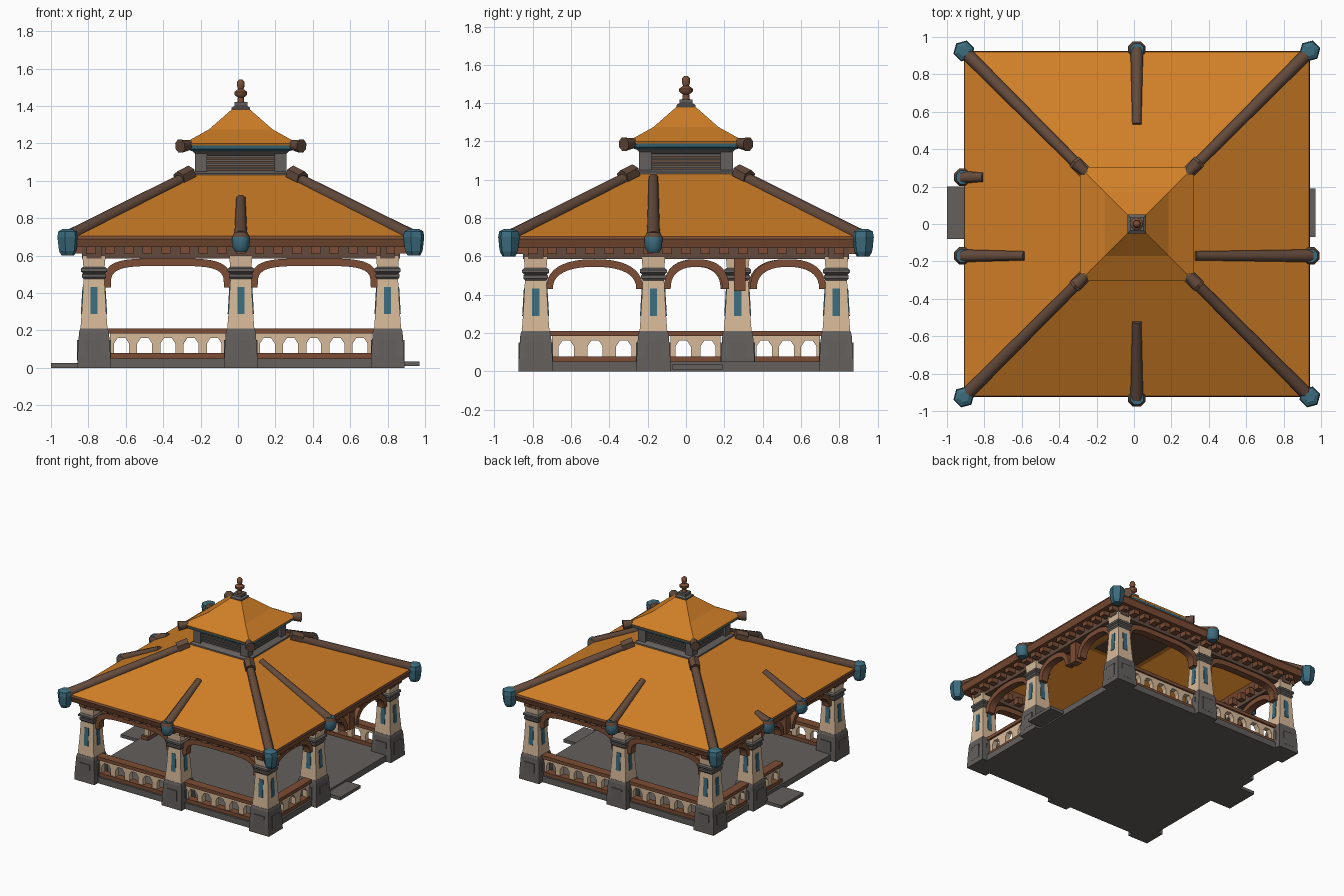
import bpy, bmesh, math
from mathutils import Matrix, Vector

cube = bpy.data.objects.get("Cube")
if cube:
    bpy.data.objects.remove(cube)


def material(name, *rgb):
    m = bpy.data.materials.new(name)
    m.use_nodes = True
    m.diffuse_color = (*rgb, 1)
    m.node_tree.nodes["Principled BSDF"].inputs["Base Color"].default_value = (*rgb, 1)
    return m


ORANGE = material("orange roof", 0.63, 0.21, 0.02)
BROWN = material("brown wood", 0.2, 0.075, 0.035)
RIDGE = material("dark ridge wood", 0.125, 0.068, 0.045)
STONE = material("gray stone", 0.125, 0.115, 0.108)
TAN = material("tan plaster", 0.68, 0.49, 0.32)
BLUE = material("blue trim", 0.045, 0.15, 0.21)

CENTRE = Matrix.Translation((0.015, 0, 0))
FRONT, RIGHT, BACK, LEFT = 0, 90, 180, -90


def side(angle):
    """Frame of one side: x runs along it, -y points outward."""
    return CENTRE @ Matrix.Rotation(math.radians(angle), 4, 'Z')


def at(x, y, z=0):
    return CENTRE @ Matrix.Translation((x, y, z))


def finish(name, bm, mats, frame, smooth=False):
    bmesh.ops.recalc_face_normals(bm, faces=bm.faces)
    bm.transform(frame)
    me = bpy.data.meshes.new(name)
    bm.to_mesh(me)
    bm.free()
    for m in mats:
        me.materials.append(m)
    if smooth:
        me.polygons.foreach_set("use_smooth", [True] * len(me.polygons))
        me.set_sharp_from_angle(angle=0.9)
    ob = bpy.data.objects.new(name, me)
    bpy.context.collection.objects.link(ob)
    return ob


def loft(name, rings, mats, frame, n=4, bands=None):
    """Stack of n-sided rings given as (half width, height)."""
    bm = bmesh.new()
    loops = []
    for r, z in rings:
        k = r / math.cos(math.pi / n)
        loops.append([bm.verts.new((k * math.cos(a), k * math.sin(a), z))
                      for a in (math.tau * (i + 0.5) / n for i in range(n))])
    for b, (lo, hi) in enumerate(zip(loops, loops[1:])):
        for i in range(n):
            j = (i + 1) % n
            f = bm.faces.new((lo[i], lo[j], hi[j], hi[i]))
            f.material_index = bands[b] if bands else 0
    bm.faces.new(loops[0])
    bm.faces.new(loops[-1])
    return finish(name, bm, mats, frame, n > 6)


def box(name, lo, hi, mat, frame):
    bm = bmesh.new()
    bmesh.ops.create_cube(bm, size=1)
    lo, hi = Vector(lo), Vector(hi)
    for v in bm.verts:
        v.co = (lo + hi) / 2 + v.co * (hi - lo)
    return finish(name, bm, [mat], frame)


def prism(name, outline, d0, d1, mat, frame):
    """Extrude an (along, height) outline between two outward depths."""
    bm = bmesh.new()
    face = bm.faces.new([bm.verts.new((u, -d0, z)) for u, z in outline])
    ext = bmesh.ops.extrude_face_region(bm, geom=[face])["geom"]
    for v in ext:
        if isinstance(v, bmesh.types.BMVert):
            v.co.y = -d1
    return finish(name, bm, [mat], frame)


def beam(name, p, q, r0, r1, mat, frame, n=8):
    p, q = Vector(p), Vector(q)
    turn = (q - p).to_track_quat('Z', 'Y').to_matrix().to_4x4()
    return loft(name, [(r0, 0), (r1, (q - p).length)], [mat],
                frame @ Matrix.Translation(p) @ turn, n)


def roof_z(h):
    return 0.70 + (0.92 - h) / 0.65 * 0.33


# Floor and entrance steps
box("floor", (-0.83, -0.83, 0), (0.83, 0.83, 0.05), STONE, CENTRE)
box("left_step", (-1.015, -0.08, 0), (-0.8, 0.2, 0.025), STONE, CENTRE)
box("right_step", (0.8, -0.07, 0.01), (0.955, 0.19, 0.035), STONE, CENTRE)

# Posts
E = 0.785
posts = [(x, y) for x in (-E, E) for y in (-E, E)]
posts += [(0, -E), (0, E), (E, -0.17), (-E, 0.27)]
for x, y in posts:
    f = at(x, y)
    loft("post_base", [(0.09, 0), (0.088, 0.07), (0.08, 0.19), (0.074, 0.21)], [STONE], f)
    loft("post_shaft", [(0.073, 0.2), (0.064, 0.32), (0.055, 0.49)], [TAN], f)
    loft("post_collar", [(0.056, 0.475), (0.064, 0.485), (0.064, 0.5),
                         (0.058, 0.505), (0.07, 0.515), (0.07, 0.53), (0.058, 0.54)], [STONE], f)
    loft("post_head", [(0.056, 0.53), (0.062, 0.6)], [TAN], f)
    for a in range(0, 360, 90):
        g = f @ Matrix.Rotation(math.radians(a), 4, 'Z')
        tilt = Matrix.Translation((0, -0.062, 0.36)) @ Matrix.Rotation(-0.06, 4, 'X')
        box("post_blue_panel", (-0.019, -0.004, -0.072), (0.019, 0.004, 0.072), BLUE, g @ tilt)
        box("base_raised_panel", (-0.045, -0.09, 0.04), (0.045, -0.08, 0.15), STONE, g)


# Railings with arched openings
def railing(angle, u0, u1):
    f = side(angle)
    count = max(1, round((u1 - u0) / 0.135))
    w = (u1 - u0) / count
    h = 0.04
    comb = [(u0, 0.19), (u0, 0.07)]
    for i in range(count):
        c = u0 + w * (i + 0.5)
        comb += [(c - h, 0.07), (c - h, 0.13), (c - h / 2, 0.16),
                 (c + h / 2, 0.16), (c + h, 0.13), (c + h, 0.07)]
    comb += [(u1, 0.07), (u1, 0.19)]
    prism("railing_panel", comb, E - 0.02, E + 0.02, TAN, f)
    box("railing_top", (u0 - 0.02, -E - 0.035, 0.183), (u1 + 0.02, -E + 0.035, 0.21), BROWN, f)
    box("railing_foot", (u0 - 0.02, -E - 0.03, 0.045), (u1 + 0.02, -E + 0.03, 0.078), BROWN, f)


for a in (FRONT, BACK):
    railing(a, -0.7, -0.08)
    railing(a, 0.08, 0.7)
railing(RIGHT, -0.7, -0.25)
railing(LEFT, -0.7, -0.35)
railing(LEFT, -0.18, 0.08)


# Curved brackets between posts
def arch(angle, u0, u1, power):
    c, r, steps = (u0 + u1) / 2, (u1 - u0) / 2 - 0.055, 20
    low, high = [], []
    for i in range(steps + 1):
        t = math.pi * i / steps
        u = -math.copysign(abs(math.cos(t)) ** (2 / power), math.cos(t))
        v = max(0, math.sin(t)) ** (2 / power)
        low.append((c + u * (r - 0.035), 0.43 + 0.115 * v))
        high.append((c + u * r, 0.43 + 0.155 * v))
    prism("arch_bracket", low + high[::-1], E - 0.03, E + 0.03, BROWN, side(angle))


for a in (FRONT, BACK):
    arch(a, -E, 0, 4)
    arch(a, 0, E, 4)
for a, cuts in ((RIGHT, (-E, -0.17, 0.28, E)), (LEFT, (-E, -0.27, 0.17, E))):
    for u0, u1 in zip(cuts, cuts[1:]):
        arch(a, u0, u1, 2.4)
    u = cuts[2]
    box("hanging_bracket", (u - 0.03, -E - 0.03, 0.42), (u + 0.03, -E + 0.03, 0.6), BROWN, side(a))

# Eave beams and rafter ends
for a in (FRONT, RIGHT, BACK, LEFT):
    f = side(a)
    box("eave_beam", (-0.85, -E - 0.04, 0.585), (0.85, -E + 0.04, 0.655), RIDGE, f)
    for i in range(17):
        u = -0.8 + 0.1 * i
        box("rafter_end", (u - 0.025, -0.885, 0.612), (u + 0.025, -0.7, 0.665), BROWN, f)

# Main roof shell
loft("main_roof", [(0.25, 0.99), (0.72, 0.71), (0.74, 0.655), (0.91, 0.645), (0.925, 0.69),
                   (0.92, 0.705), (0.27, 1.03)], [ORANGE, BROWN], CENTRE,
     bands=[0, 1, 1, 1, 1, 0])

# Hip ridges with corner caps
for sx in (-1, 1):
    for sy in (-1, 1):
        def hip(h, lift=0.0):
            return (sx * h, sy * h, roof_z(h) + lift)
        beam("hip_ridge", hip(0.27), hip(0.92), 0.028, 0.034, RIDGE, CENTRE)
        beam("hip_ridge_top_block", hip(0.27, 0.012), hip(0.33, 0.012), 0.036, 0.036, RIDGE, CENTRE, 6)
        turn = Matrix.Rotation(math.radians(45), 4, 'Z')
        loft("corner_cap", [(0.03, 0.6), (0.042, 0.625), (0.05, 0.7), (0.045, 0.73), (0.025, 0.742)],
             [BLUE], at(sx * 0.925, sy * 0.925) @ turn, 6)
        # Small upturned tips of the upper roof
        beam("upper_roof_tip", (sx * 0.25, sy * 0.25, 1.195), (sx * 0.325, sy * 0.325, 1.185),
             0.02, 0.035, RIDGE, CENTRE)

# Mid ridges: side, position along it, inner reach
for a, u, inner in ((FRONT, 0, 0.52), (BACK, 0, 0.53), (RIGHT, -0.17, 0.31),
                    (LEFT, 0.17, 0.6), (LEFT, -0.25, 0.82)):
    f = side(a)
    beam("mid_ridge", (u, -inner, roof_z(inner)), (u, -0.93, roof_z(0.93) + 0.005),
         0.024, 0.034, RIDGE, f)
    cap = f @ Matrix.Translation((u, -0.93, 0))
    loft("mid_ridge_cap", [(0.03, 0.62), (0.045, 0.645), (0.047, 0.7), (0.035, 0.725)],
         [BLUE, RIDGE], cap, 8, bands=[0, 0, 1])

# Louvred neck
loft("neck_core", [(0.2, 0.98), (0.2, 1.17)], [RIDGE], CENTRE)
loft("neck_sill", [(0.27, 1.0), (0.265, 1.04), (0.235, 1.055)], [STONE], CENTRE)
loft("neck_lintel", [(0.235, 1.135), (0.26, 1.16)], [STONE], CENTRE)
for a in (FRONT, RIGHT, BACK, LEFT):
    f = side(a)
    box("neck_corner_post", (0.18, -0.245, 1.03), (0.245, -0.18, 1.15), STONE, f)
    for z in (1.062, 1.082, 1.102, 1.122):
        box("louvre_slat", (-0.19, -0.225, z), (0.19, -0.19, z + 0.012), STONE, f)

# Upper roof with blue trim
loft("upper_roof_trim", [(0.25, 1.155), (0.295, 1.17), (0.3, 1.19)], [BLUE], CENTRE)
loft("upper_roof", [(0.3, 1.188), (0.305, 1.2), (0.17, 1.275), (0.05, 1.38)], [ORANGE], CENTRE)

# Finial
loft("finial_block", [(0.05, 1.365), (0.05, 1.39), (0.035, 1.4), (0.035, 1.42)], [STONE], CENTRE)
loft("finial_spindle", [(0.02, 1.41), (0.016, 1.445), (0.034, 1.46), (0.034, 1.475),
                        (0.015, 1.49), (0.021, 1.51), (0.019, 1.53), (0.008, 1.542)],
     [BROWN], CENTRE, 10)
